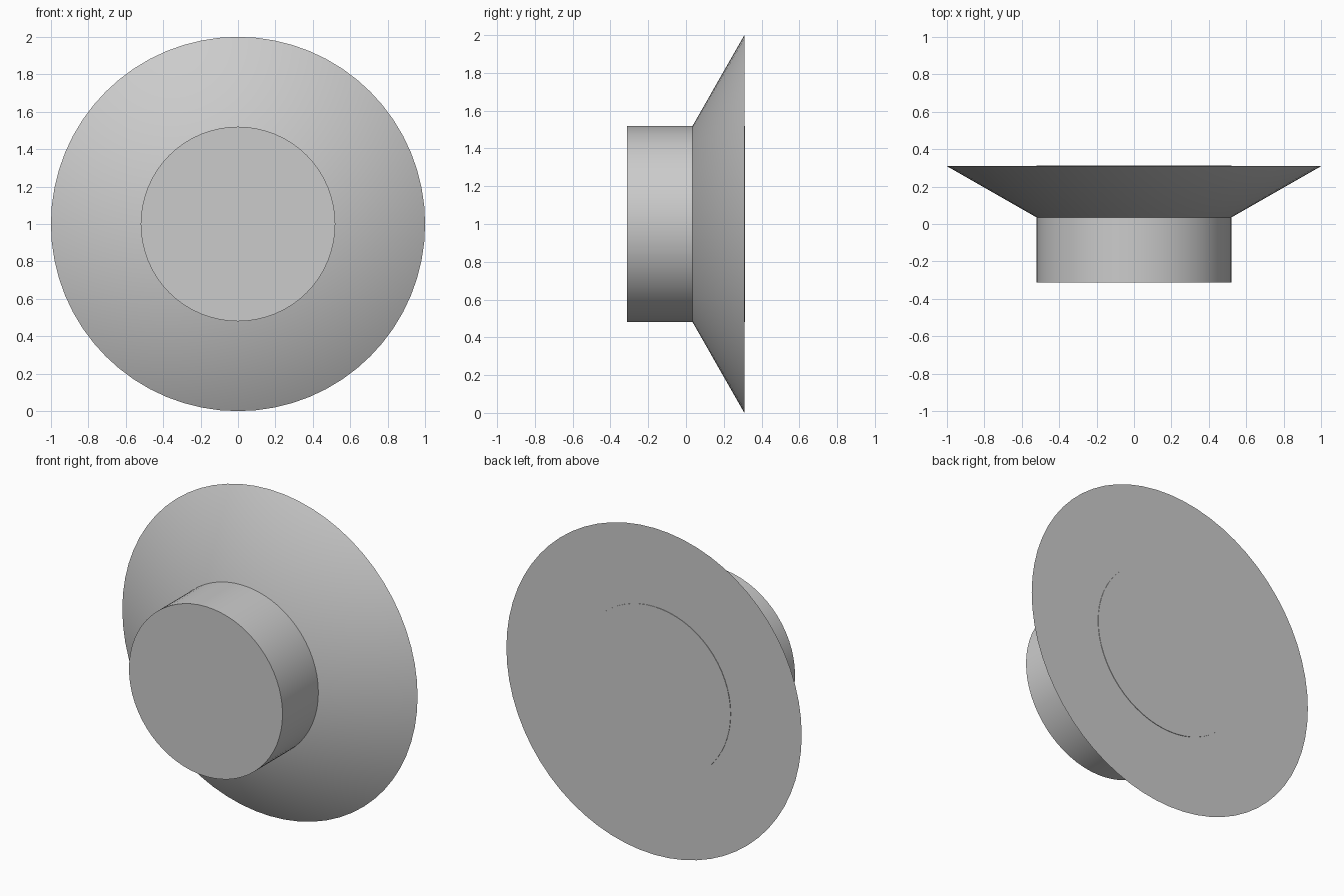
import bpy
import math

cube = bpy.data.objects.get("Cube")
if cube:
    bpy.data.objects.remove(cube, do_unlink=True)

SIDES = 64
CENTRE_Z = 1.0

# Single plain grey
grey = bpy.data.materials.new("light_grey")
grey.use_nodes = True
colour = (0.6, 0.6, 0.6, 1)
grey.diffuse_color = colour
grey.node_tree.nodes["Principled BSDF"].inputs["Base Color"].default_value = colour


def round_part(name, front_radius, back_radius, front_y, back_y):
    """Closed cylinder or frustum lying along the y axis."""
    bpy.ops.mesh.primitive_cone_add(
        vertices=SIDES, radius1=front_radius, radius2=back_radius,
        depth=back_y - front_y,
        location=(0, (front_y + back_y) / 2, CENTRE_Z),
        rotation=(-math.pi / 2, 0, 0))
    part = bpy.context.object
    part.name = name
    part.data.materials.append(grey)
    bpy.ops.object.transform_apply(location=False, rotation=True, scale=True)
    bpy.ops.object.shade_smooth_by_angle(angle=math.radians(30))
    return part


# Straight shaft runs right through and sits just proud of the back
round_part("shaft", 0.52, 0.52, -0.312, 0.312)

# Flared head widens towards the back
round_part("flared_head", 0.52, 1.0, 0.035, 0.309)
